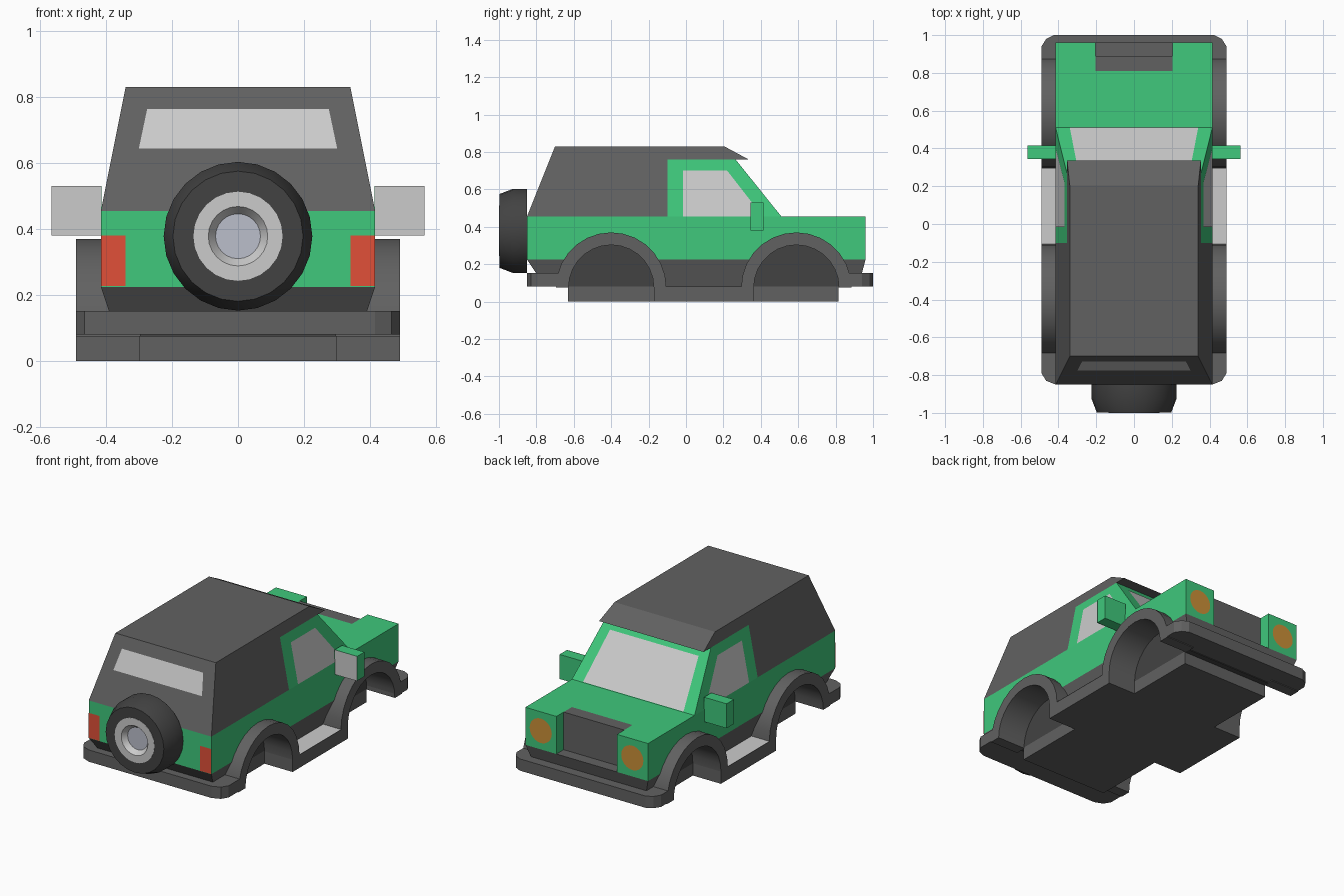
import bpy, bmesh, math
from mathutils import Vector

if "Cube" in bpy.data.objects:
    bpy.data.objects.remove(bpy.data.objects["Cube"])


def mat(name, r, g, b):
    m = bpy.data.materials.new(name)
    m.diffuse_color = (r, g, b, 1)
    m.use_nodes = True
    m.node_tree.nodes["Principled BSDF"].inputs["Base Color"].default_value = m.diffuse_color
    return m


GREEN = mat("green_paint", 0.05, 0.58, 0.2)
DARK = mat("dark_trim", 0.12, 0.12, 0.12)
RUBBER = mat("rubber", 0.055, 0.055, 0.055)
PALE = mat("pale_glass", 0.55, 0.55, 0.55)
HUB = mat("hub_metal", 0.5, 0.52, 0.6)
RED = mat("red_lamp", 0.75, 0.08, 0.04)
ORANGE = mat("orange_lamp", 0.6, 0.28, 0.04)


def finish(name, bm, m, smooth=False):
    me = bpy.data.meshes.new(name)
    bm.to_mesh(me)
    bm.free()
    me.materials.append(m)
    ob = bpy.data.objects.new(name, me)
    bpy.context.collection.objects.link(ob)
    if smooth:
        bpy.ops.object.select_all(action='DESELECT')
        bpy.context.view_layer.objects.active = ob
        ob.select_set(True)
        bpy.ops.object.shade_smooth_by_angle(angle=math.radians(30))
    return ob


def loft(name, a, b, m, smooth=False):
    """Closed solid between two matching outlines."""
    bm = bmesh.new()
    va = [bm.verts.new(p) for p in a]
    vb = [bm.verts.new(p) for p in b]
    n = len(va)
    bm.faces.new(va)
    bm.faces.new(vb[::-1])
    for i in range(n):
        j = (i + 1) % n
        bm.faces.new((va[j], va[i], vb[i], vb[j]))
    bmesh.ops.recalc_face_normals(bm, faces=bm.faces)
    return finish(name, bm, m, smooth)


def prism(name, yz, w, m, w0=None, smooth=False):
    """Side profile extruded along x; w may depend on height."""
    wf = w if callable(w) else (lambda z: w)
    a = [(wf(z), y, z) for y, z in yz]
    b = [((-wf(z) if w0 is None else w0), y, z) for y, z in yz]
    return loft(name, a, b, m, smooth)


def box(name, x0, x1, y0, y1, z0, z1, m):
    c = [(x0, y0), (x1, y0), (x1, y1), (x0, y1)]
    return loft(name, [(x, y, z0) for x, y in c], [(x, y, z1) for x, y in c], m)


def panel(name, pts, out, m):
    """Single flat face lying just proud of a surface."""
    out = Vector(out).normalized()
    bm = bmesh.new()
    f = bm.faces.new([bm.verts.new(Vector(p) + out * 0.002) for p in pts])
    f.normal_update()
    if f.normal.dot(out) < 0:
        f.normal_flip()
    return finish(name, bm, m)


def lathe(name, prof, cz, m, n=24):
    """Profile of (radius, y) turned about the y axis."""
    bm = bmesh.new()
    rings = [[bm.verts.new((r * math.sin(2 * math.pi * i / n), y,
                            cz + r * math.cos(2 * math.pi * i / n)))
              for i in range(n)] if r > 0 else [bm.verts.new((0, y, cz))] for r, y in prof]
    for a, b in zip(rings, rings[1:]):
        for i in range(n):
            j = (i + 1) % n
            bm.faces.new((a[i], a[j], b[0]) if len(b) == 1 else (a[i], a[j], b[j], b[i]))
    bmesh.ops.recalc_face_normals(bm, faces=bm.faces)
    return finish(name, bm, m, True)


def arc(cy, r, zmin=0.075, n=14):
    t0 = math.asin((zmin - 0.075) / r)
    return [(cy + r * math.cos(t), 0.075 + r * math.sin(t))
            for t in (math.pi - t0 - (math.pi - 2 * t0) * i / n for i in range(n + 1))]


WHEELS = {"rear": -0.40, "front": 0.59}   # arch centres: spare-wheel end, bonnet end
R_IN, R_MID, R_OUT = 0.228, 0.26, 0.295

# Painted lower body with arch openings
prism("lower_body", [(-0.85, 0.455), (-0.85, 0.225)] + arc(-0.40, R_MID, 0.225)
      + arc(0.59, R_MID, 0.225) + [(0.81, 0.225), (0.81, 0.455)], 0.415, GREEN)

# Tapered dark sill trim, in three lengths between the arches
def sill_w(z):
    return 0.415 - (0.225 - z) * 0.33

prism("trim_rear", [(-0.85, 0.225), (-0.80, 0.15), (-0.65, 0.15), (-0.61, 0.225)], sill_w, DARK)
prism("trim_middle", [(-0.188, 0.225), (-0.14, 0.08), (0.33, 0.08), (0.378, 0.225)], sill_w, DARK)
prism("trim_front", [(0.80, 0.225), (0.84, 0.15), (0.94, 0.15), (0.96, 0.225)], sill_w, DARK)

# Grille, chassis and wheel-well inner walls
box("grille", -0.205, 0.205, 0.81, 0.89, 0.225, 0.455, DARK)
box("chassis", -0.3, 0.3, -0.63, 0.815, 0, 0.08, DARK)
for k, cy in WHEELS.items():
    prism(k + "_well_core", arc(cy, R_MID), 0.3, RUBBER)

# Bumpers
def bumper(name, half):
    pts = half + [(-x, y) for x, y in half[::-1]]
    loft(name, [(x, y, 0.08) for x, y in pts], [(x, y, 0.152) for x, y in pts], DARK)

bumper("rear_bumper", [(0.49, -0.63), (0.49, -0.79), (0.465, -0.83), (0.415, -0.85)])
bumper("front_bumper", [(0.49, 0.815), (0.49, 0.94), (0.465, 0.98), (0.425, 1.0)])

# Cabin: dark hardtop with visor, painted door and screen frame
def cab_w(z):
    return 0.415 - 0.2 * (z - 0.455)

prism("hardtop", [(-0.85, 0.455), (-0.70, 0.83), (0.205, 0.83), (0.335, 0.76),
                  (-0.10, 0.76), (-0.10, 0.455)], cab_w, DARK)
prism("cab_frame", [(-0.10, 0.455), (-0.10, 0.76), (0.265, 0.76), (0.51, 0.455)], cab_w, GREEN)

# Glass at both ends
panel("windscreen", [(x, 0.51 - 0.803 * (z - 0.455), z) for x, z in
                     ((0.34, 0.457), (-0.34, 0.457), (-0.30, 0.71), (0.30, 0.71))],
      (0, 0.78, 0.63), PALE)
panel("tailgate_window", [(x, -0.85 + 0.4 * (z - 0.455), z) for x, z in
                          ((0.30, 0.643), (-0.30, 0.643), (-0.275, 0.762), (0.275, 0.762))],
      (0, -1, 0.4), PALE)

# Parts repeated on each side
for s, side in ((1, "right"), (-1, "left")):
    for k, cy in WHEELS.items():
        ring = arc(cy, R_OUT) + arc(cy, R_IN)[::-1]
        prism(f"{k}_arch_{side}", ring, s * 0.49, DARK, s * 0.295, True)
    xs = sorted((s * 0.29, s * 0.49))
    box(f"side_step_{side}", *xs, -0.172, 0.362, 0, 0.08, DARK)
    panel(f"step_tread_{side}", [(s * x, y, 0.08) for x, y in
          ((0.37, -0.105), (0.49, -0.105), (0.49, 0.295), (0.37, 0.295))], (0, 0, 1), PALE)
    xs = sorted((s * 0.205, s * 0.415))
    box(f"headlamp_block_{side}", *xs, 0.81, 0.96, 0.225, 0.455, GREEN)
    panel(f"headlamp_{side}", [(s * 0.31 + 0.075 * math.cos(i * math.pi / 12), 0.96,
          0.34 + 0.075 * math.sin(i * math.pi / 12)) for i in range(24)], (0, 1, 0), ORANGE)
    panel(f"tail_lamp_{side}", [(s * x, -0.85, z) for x, z in
          ((0.34, 0.227), (0.415, 0.227), (0.415, 0.38), (0.34, 0.38))], (0, -1, 0), RED)
    panel(f"door_window_{side}", [(s * cab_w(z), y, z) for y, z in
          ((-0.015, 0.456), (-0.015, 0.70), (0.22, 0.70), (0.41, 0.456))], (s, 0, 0.2), PALE)
    xs = sorted((s * 0.413, s * 0.565))
    box(f"mirror_{side}", *xs, 0.345, 0.415, 0.38, 0.53, GREEN)
    panel(f"mirror_glass_{side}", [(s * x, 0.345, z) for x, z in
          ((0.415, 0.38), (0.565, 0.38), (0.565, 0.53), (0.415, 0.53))], (0, -1, 0), PALE)

# Spare wheel on the tailgate
lathe("spare_tyre", [(0.225, -0.85), (0.225, -0.925), (0.197, -0.998), (0.135, -0.998)], 0.378, RUBBER)
lathe("spare_rim", [(0.135, -0.998), (0.135, -1.0), (0.09, -1.0), (0.068, -0.97)], 0.378, PALE)
lathe("spare_hub", [(0.068, -0.97), (0, -0.97)], 0.378, HUB)
